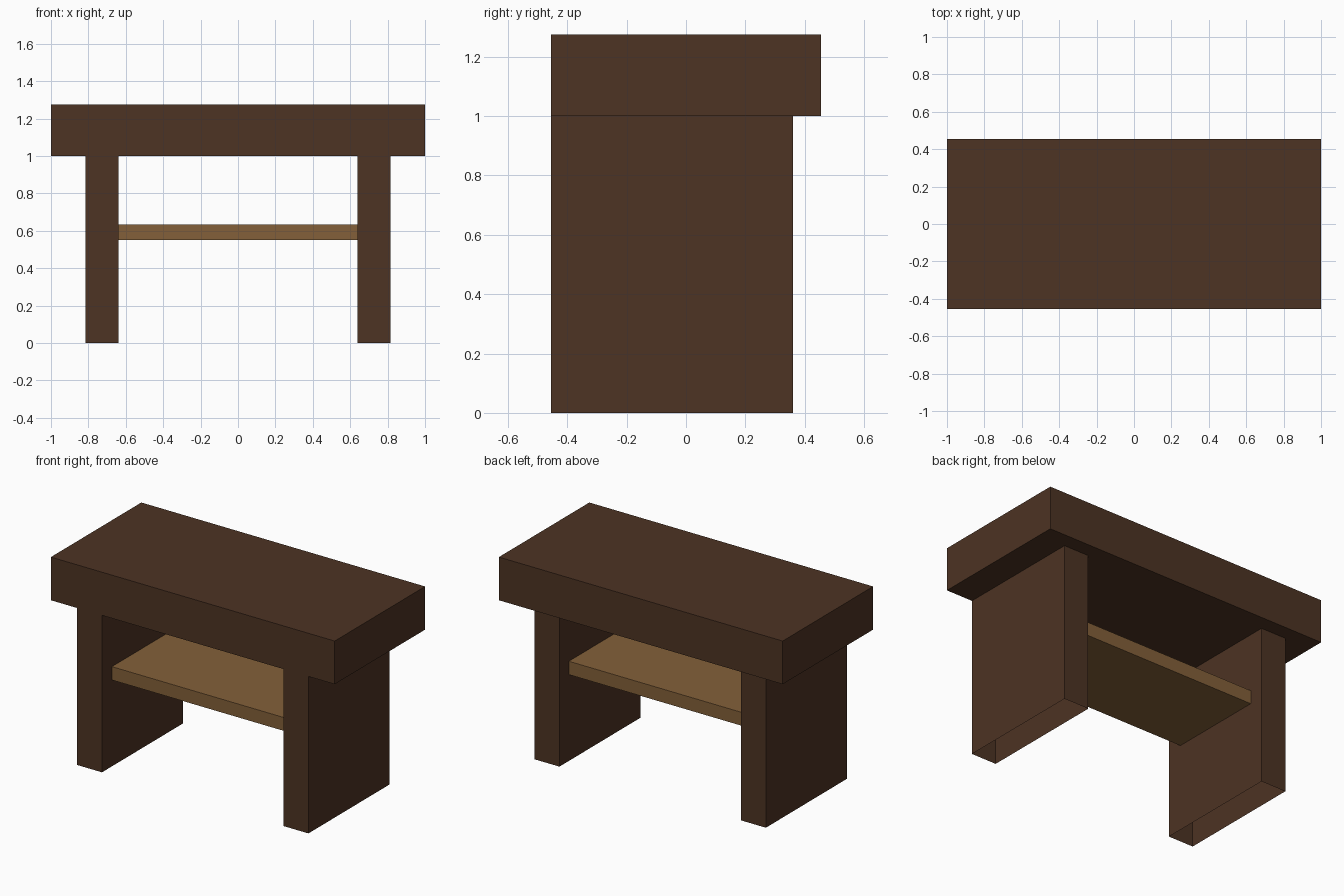
import bpy, bmesh
from mathutils import Vector

if "Cube" in bpy.data.objects:
    bpy.data.objects.remove(bpy.data.objects["Cube"])


def material(name, rgb):
    m = bpy.data.materials.new(name)
    m.diffuse_color = (*rgb, 1.0)
    m.use_nodes = True
    m.node_tree.nodes["Principled BSDF"].inputs["Base Color"].default_value = m.diffuse_color
    return m


dark_wood = material("dark wood", (0.0742, 0.0331, 0.0168))
light_wood = material("light wood", (0.227, 0.117, 0.041))


def box(name, lo, hi, mat, open_sides=()):
    """Box between two corners; faces along the open_sides directions are left out."""
    lo, hi = Vector(lo), Vector(hi)
    bm = bmesh.new()
    bmesh.ops.create_cube(bm, size=1.0)
    for v in bm.verts:
        v.co = (lo + hi) / 2 + v.co * (hi - lo)
    bm.normal_update()
    gone = [f for f in bm.faces
            if any(f.normal.dot(Vector(d)) > 0.9 for d in open_sides)]
    bmesh.ops.delete(bm, geom=gone, context='FACES_ONLY')
    mesh = bpy.data.meshes.new(name)
    bm.to_mesh(mesh)
    bm.free()
    mesh.materials.append(mat)
    obj = bpy.data.objects.new(name, mesh)
    bpy.context.collection.objects.link(obj)
    return obj


# Thick top slab
box("table_top", (-1, -0.455, 1.0), (1, 0.455, 1.275), dark_wood)

# Side panels: hollow, open underneath and under the slab
for name, x0, x1 in (("left_leg", -0.815, -0.64), ("right_leg", 0.64, 0.815)):
    box(name, (x0, -0.455, 0), (x1, 0.36, 1.0), dark_wood,
        open_sides=((0, 0, -1), (0, 0, 1)))

# Shelf between the panels, ends hidden against them
box("shelf", (-0.64, -0.355, 0.55), (0.64, 0.265, 0.635), light_wood,
    open_sides=((-1, 0, 0), (1, 0, 0)))
